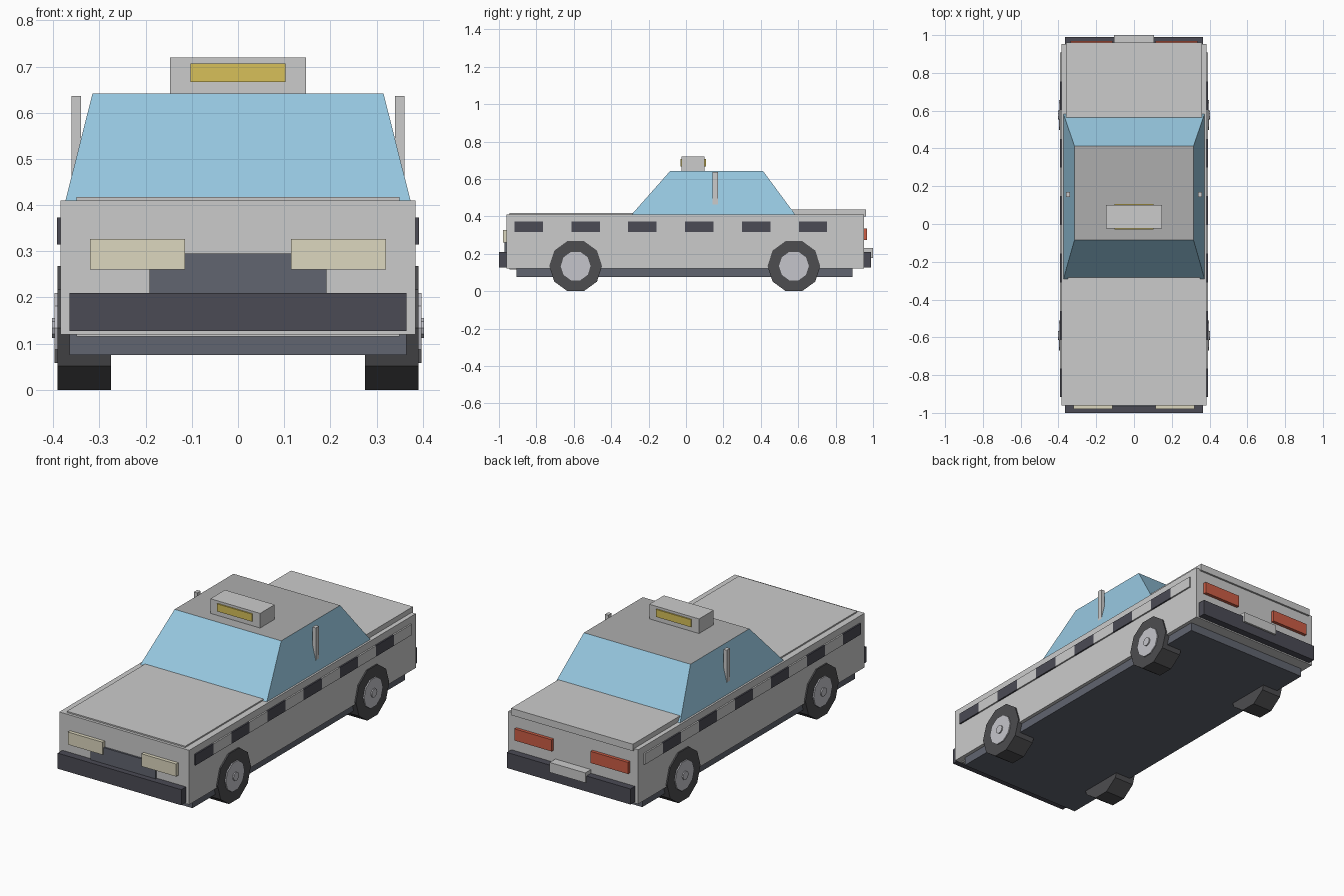
import bpy, bmesh, math

if "Cube" in bpy.data.objects:
    bpy.data.objects.remove(bpy.data.objects["Cube"])


def material(name, color):
    m = bpy.data.materials.new(name)
    m.diffuse_color = (*color, 1)
    m.use_nodes = True
    m.node_tree.nodes["Principled BSDF"].inputs["Base Color"].default_value = m.diffuse_color
    return m


DARK = material("dark_trim", (0.07, 0.07, 0.09))
SLATE = material("slate", (0.12, 0.13, 0.16))
TYRE = material("rubber", (0.075, 0.075, 0.08))
GLASS = material("glass", (0.31, 0.58, 0.75))
CREAM = material("headlight", (0.72, 0.68, 0.52))
RED = material("taillight", (0.6, 0.11, 0.06))
YELLOW = material("sign_panel", (0.68, 0.53, 0.1))
HUB = material("hub", (0.56, 0.56, 0.6))
PAINT = material("roof_paint", (0.42, 0.42, 0.42))


def finish(name, bm, mats=()):
    bmesh.ops.recalc_face_normals(bm, faces=bm.faces)
    me = bpy.data.meshes.new(name)
    bm.to_mesh(me)
    bm.free()
    for m in mats:
        me.materials.append(m)
    ob = bpy.data.objects.new(name, me)
    bpy.context.collection.objects.link(ob)
    return ob


def box(name, x, y, z, mat=None):
    bm = bmesh.new()
    bmesh.ops.create_cube(bm, size=1)
    for v in bm.verts:
        v.co = [r[0] if c < 0 else r[1] for c, r in zip(v.co, (x, y, z))]
    return finish(name, bm, [mat] if mat else [])


def pair(name, x, y, z, mat=None):
    """The same box on the left and right sides."""
    box(name + "_right", x, y, z, mat)
    box(name + "_left", (-x[1], -x[0]), y, z, mat)


def disc(name, x0, x1, y, z, r, mat, sides=10):
    """Cylinder along x with a flat side down."""
    bm = bmesh.new()
    rings = [[bm.verts.new((x, y + r * math.cos(2 * math.pi * i / sides),
                            z + r * math.sin(2 * math.pi * i / sides)))
              for i in range(sides)] for x in (x0, x1)]
    for ring in rings:
        bm.faces.new(ring)
    for i in range(sides):
        j = (i + 1) % sides
        bm.faces.new((rings[0][i], rings[0][j], rings[1][j], rings[1][i]))
    return finish(name, bm, [mat])


# Body shell, hood, trunk lid and underside
box("body", (-.384, .384), (-.96, .952), (.12, .41))
box("hood", (-.35, .35), (-.945, -.25), (.115, .417))
box("trunk_lid", (-.36, .36), (.56, .962), (.40, .437))
box("chassis", (-.365, .365), (-.905, .89), (.075, .125), SLATE)

# Tapered glass cabin with a painted roof
bm = bmesh.new()
bmesh.ops.create_cube(bm, size=2)
for v in bm.verts:
    sx, sy, top = v.co.x, v.co.y, v.co.z > 0
    if top:
        v.co = (sx * .315, .412 if sy > 0 else -.085, .642)
    else:
        v.co = (sx * .374, .585 if sy > 0 else -.292, .408)
bm.normal_update()
for f in bm.faces:
    f.material_index = 1 if f.normal.z > .9 else 0
finish("cabin", bm, [GLASS, PAINT])

# Door pillars
pair("door_pillar", (.34, .36), (.142, .17), (.42, .636))

# Roof sign
box("roof_sign", (-.147, .147), (-.023, .1), (.642, .72))
box("sign_panel", (-.103, .103), (-.03, .107), (.667, .707), YELLOW)

# Checker band along each side
step = 1.824 / 12
for i in range(12):
    y = -.917 + i * step
    pair(f"checker_{i}", (.38, .392), (y, y + step), (.315, .373),
         DARK if i % 2 == 0 else None)

# Front end
box("front_bumper", (-.365, .365), (-1, -.955), (.127, .21), DARK)
box("grille", (-.192, .192), (-.97, -.95), (.2, .295), SLATE)
pair("headlight", (.115, .32), (-.979, -.95), (.26, .327), CREAM)

# Rear end
box("rear_bumper", (-.365, .365), (.945, .99), (.127, .21), DARK)
box("rear_plate", (-.105, .105), (.95, 1), (.177, .23))
pair("taillight", (.115, .335), (.94, .969), (.274, .336), RED)

# Wheels
for end, y in (("front", -.59), ("rear", .577)):
    for side, s in (("right", 1), ("left", -1)):
        n = f"{end}_{side}"
        disc(n + "_tyre", s * .275, s * .391, y, .134, .141, TYRE)
        disc(n + "_hub", s * .385, s * .397, y, .134, .08, HUB)
        disc(n + "_hub_cap", s * .39, s * .403, y, .134, .023, HUB)
